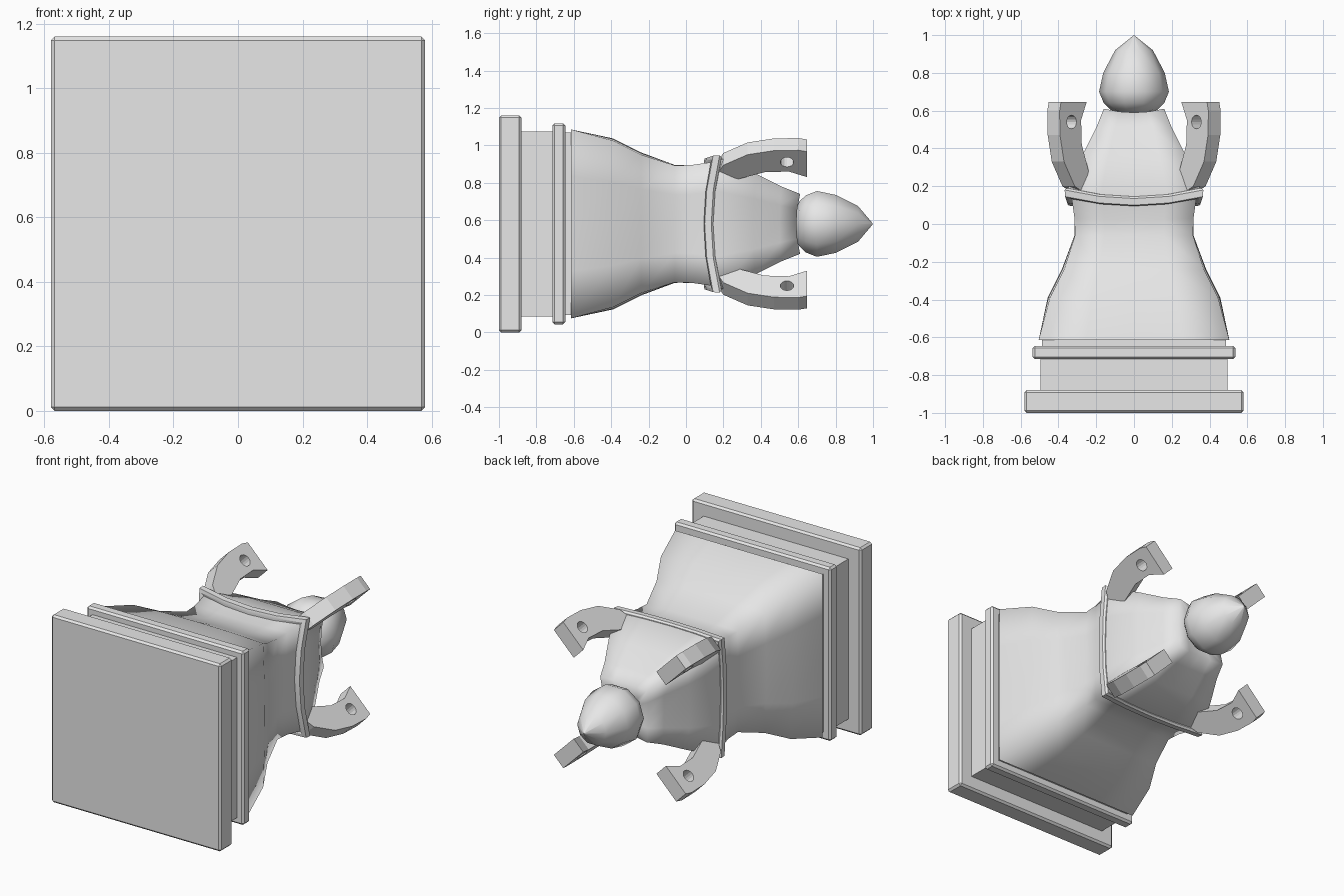
import bpy, bmesh, math
from mathutils import Vector

if "Cube" in bpy.data.objects:
    bpy.data.objects.remove(bpy.data.objects["Cube"])

CZ = 0.58          # height of the piece's long axis, which runs along y
SEG = 4            # segments per side of the square cross-sections

stone = bpy.data.materials.new("grey_stone")
stone.diffuse_color = (0.8, 0.8, 0.8, 1)
stone.use_nodes = True
stone.node_tree.nodes["Principled BSDF"].inputs["Base Color"].default_value = stone.diffuse_color


def finish(bm, name):
    bmesh.ops.recalc_face_normals(bm, faces=bm.faces)
    me = bpy.data.meshes.new(name)
    bm.to_mesh(me)
    bm.free()
    ob = bpy.data.objects.new(name, me)
    bpy.context.collection.objects.link(ob)
    me.materials.append(stone)
    return ob


def plate(name, y0, y1, half, bevel):
    bm = bmesh.new()
    bmesh.ops.create_cube(bm, size=1)
    for v in bm.verts:
        v.co = Vector((v.co.x * 2 * half, (y0 + y1) / 2 + v.co.y * (y1 - y0),
                       CZ + v.co.z * 2 * half))
    if bevel:
        bmesh.ops.bevel(bm, geom=bm.edges[:], offset=bevel, segments=1, affect='EDGES')
    return finish(bm, name)


def square_ring(yc, ym, hc, hm):
    """Square section: corner/middle y and corner/middle half width."""
    pts = []
    for side in range(4):
        a = side * math.pi / 2
        for i in range(SEG):
            t = -1 + 2 * i / SEG
            h = hm + (hc - hm) * t * t
            y = ym + (yc - ym) * t * t
            u, w = h, t * hc
            pts.append((u * math.cos(a) - w * math.sin(a), y,
                        CZ + u * math.sin(a) + w * math.cos(a)))
    return pts


def loft(name, rings, smooth=True, closed=False):
    bm = bmesh.new()
    rows = [[bm.verts.new(p) for p in r] for r in rings]
    n = len(rows[0])
    pairs = list(zip(rows, rows[1:]))
    if closed:
        pairs.append((rows[-1], rows[0]))
    for a, b in pairs:
        for i in range(n):
            f = bm.faces.new((a[i], a[(i + 1) % n], b[(i + 1) % n], b[i]))
            f.smooth = smooth
    if not closed:
        for r in (rows[0], rows[-1]):
            cap = bm.faces.new(r)
            for e in cap.edges:
                e.smooth = False
    return finish(bm, name)


# Stepped square base
plate("base_plate", -1.0, -0.88, 0.58, 0.012)
plate("base_block", -0.885, -0.71, 0.495, 0)
plate("base_slab", -0.715, -0.645, 0.537, 0.012)
plate("base_trim", -0.65, -0.605, 0.488, 0)

# Flared body: y of corner, y of middle, corner half, middle half
body = [(-0.615, -0.615, 0.505, 0.505), (-0.39, -0.39, 0.445, 0.457),
        (-0.24, -0.24, 0.37, 0.382), (-0.06, -0.06, 0.312, 0.315),
        (0.03, 0.02, 0.315, 0.312), (0.15, 0.11, 0.332, 0.32)]
loft("body", [square_ring(*r) for r in body])

# Collar with upswept corners
collar = [(0.14, 0.10, 0.30, 0.30), (0.135, 0.095, 0.345, 0.335),
          (0.145, 0.10, 0.365, 0.35), (0.18, 0.135, 0.367, 0.352),
          (0.19, 0.145, 0.355, 0.342), (0.19, 0.145, 0.30, 0.30)]
collar_ob = loft("collar", [square_ring(*r) for r in collar], closed=True)

# Head tapering from the collar
head = [(0.16, 0.12, 0.345, 0.335), (0.19, 0.15, 0.35, 0.338), (0.37, 0.36, 0.27, 0.275),
        (0.51, 0.50, 0.20, 0.20), (0.61, 0.59, 0.16, 0.155), (0.59, 0.585, 0.08, 0.08)]
loft("head", [square_ring(*r) for r in head])

# Pointed bud finial, turned around the long axis
bud = [(0.585, 0.06), (0.605, 0.125), (0.64, 0.16), (0.70, 0.185),
       (0.80, 0.163), (0.92, 0.10), (0.998, 0.003)]
loft("finial", [[(r * math.cos(k * math.pi / 5), y, CZ + r * math.sin(k * math.pi / 5))
                 for k in range(10)] for y, r in bud])

# Curved corner horns (radius, y), each pierced by a round hole
outline = [(0.40, 0.647), (0.592, 0.647), (0.603, 0.60), (0.60, 0.47), (0.57, 0.33),
           (0.49, 0.20), (0.43, 0.17), (0.385, 0.28), (0.437, 0.42), (0.442, 0.55)]
THICK = 0.092


def diagonal(k):
    a = math.pi / 4 + k * math.pi / 2
    return Vector((math.cos(a), 0, math.sin(a))), Vector((-math.sin(a), 0, math.cos(a)))


def prism(name, points, k, thick):
    out, side = diagonal(k)
    center = Vector((0, 0, CZ))
    rings = [[center + out * r + Vector((0, y, 0)) + side * s for r, y in points]
             for s in (-thick / 2, thick / 2)]
    return loft(name, rings, smooth=False)


for k in range(4):
    horn = prism(f"horn_{k + 1}", outline, k, THICK)
    hole = [(0.513 + 0.036 * math.cos(i * math.pi / 8), 0.54 + 0.036 * math.sin(i * math.pi / 8))
            for i in range(16)]
    cutter = prism(f"hole_cutter_{k + 1}", hole, k, THICK * 2)
    cutter.hide_render = True
    cutter.hide_set(True)
    cut = horn.modifiers.new("hole", 'BOOLEAN')
    cut.object = cutter
    cut.operation = 'DIFFERENCE'
    cut.solver = 'EXACT'

# Keep the collar rim crisp
bpy.ops.object.select_all(action='DESELECT')
collar_ob.select_set(True)
bpy.context.view_layer.objects.active = collar_ob
bpy.ops.object.shade_smooth_by_angle(angle=math.radians(30))
